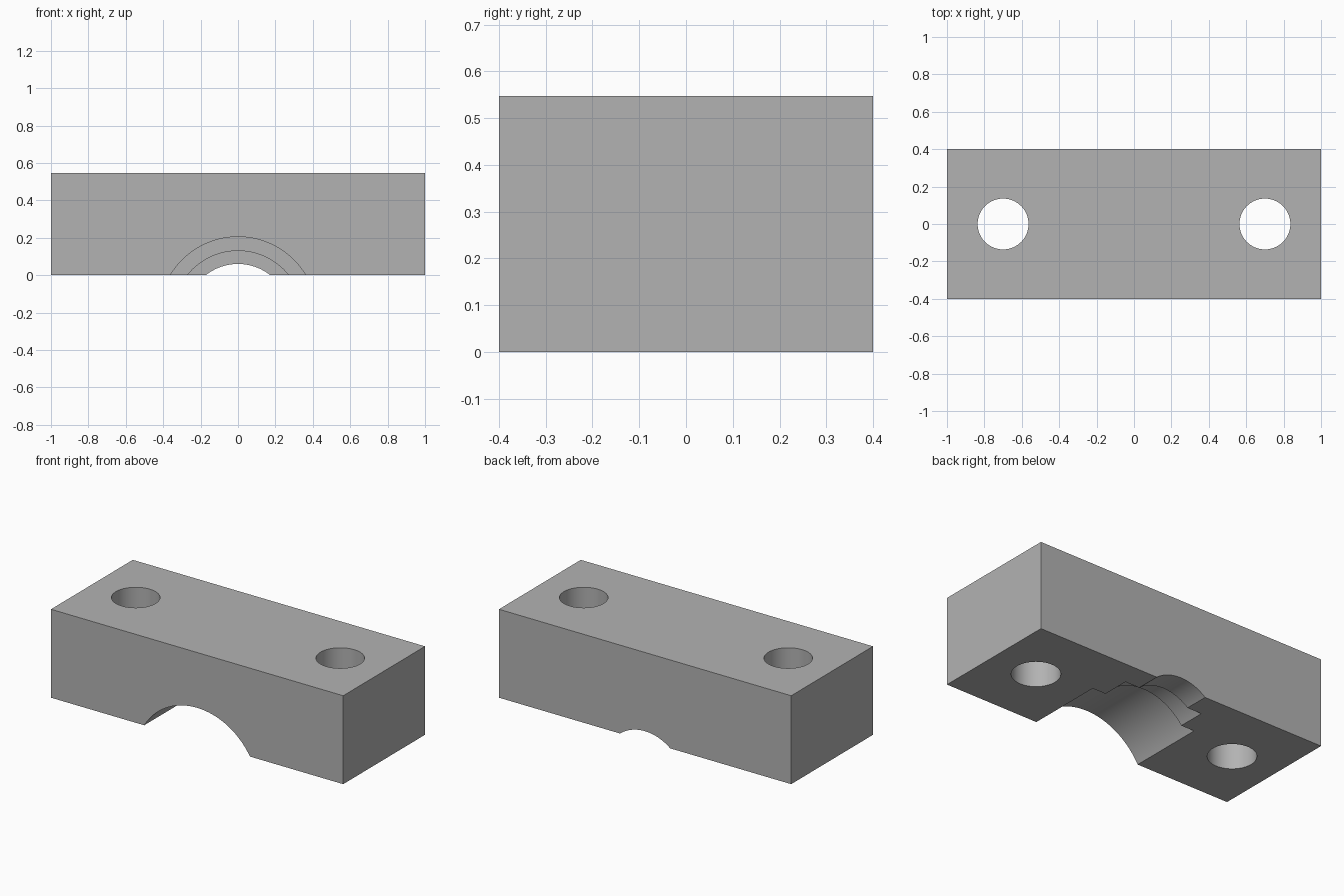
import bpy
import math

default = bpy.data.objects.get("Cube")
if default:
    bpy.data.objects.remove(default, do_unlink=True)

LENGTH, DEPTH, HEIGHT = 2.0, 0.8, 0.547
BORE_Z = -0.217

grey = bpy.data.materials.new("plain_grey")
grey.use_nodes = True
colour = (0.45, 0.45, 0.45, 1)
grey.diffuse_color = colour
grey.node_tree.nodes["Principled BSDF"].inputs["Base Color"].default_value = colour


def cut_cylinder(target, radius, length, location, rotation=(0, 0, 0)):
    """Subtract a round hole from the target and remove the cutter."""
    bpy.ops.mesh.primitive_cylinder_add(vertices=96, radius=radius, depth=length,
                                        location=location, rotation=rotation)
    cutter = bpy.context.object
    cutter.name = "hole_cutter"
    cutter.hide_render = True
    cutter.data.materials.append(grey)
    mod = target.modifiers.new("hole", 'BOOLEAN')
    mod.operation = 'DIFFERENCE'
    mod.solver = 'EXACT'
    mod.object = cutter
    bpy.context.view_layer.objects.active = target
    bpy.ops.object.modifier_apply(modifier=mod.name)
    bpy.data.objects.remove(cutter, do_unlink=True)


# Solid block
bpy.ops.mesh.primitive_cube_add(size=1, location=(0, 0, HEIGHT / 2))
block = bpy.context.object
block.name = "clamp_block"
block.scale = (LENGTH, DEPTH, HEIGHT)
bpy.ops.object.transform_apply(location=True, scale=True)
block.data.materials.append(grey)

# Stepped bore along the underside, narrowing from front to back
front = -0.5
for radius, back in ((0.422, 0.08), (0.347, 0.25), (0.277, 0.5)):
    cut_cylinder(block, radius, back - front, (0, (front + back) / 2, BORE_Z),
                 (math.pi / 2, 0, 0))

# Bolt holes through the top
for side in (-1, 1):
    cut_cylinder(block, 0.136, 2, (side * 0.70, 0, HEIGHT / 2))

# Smooth bores with sharp rims
bpy.ops.object.select_all(action='DESELECT')
block.select_set(True)
bpy.context.view_layer.objects.active = block
bpy.ops.object.shade_smooth_by_angle(angle=math.radians(30))
